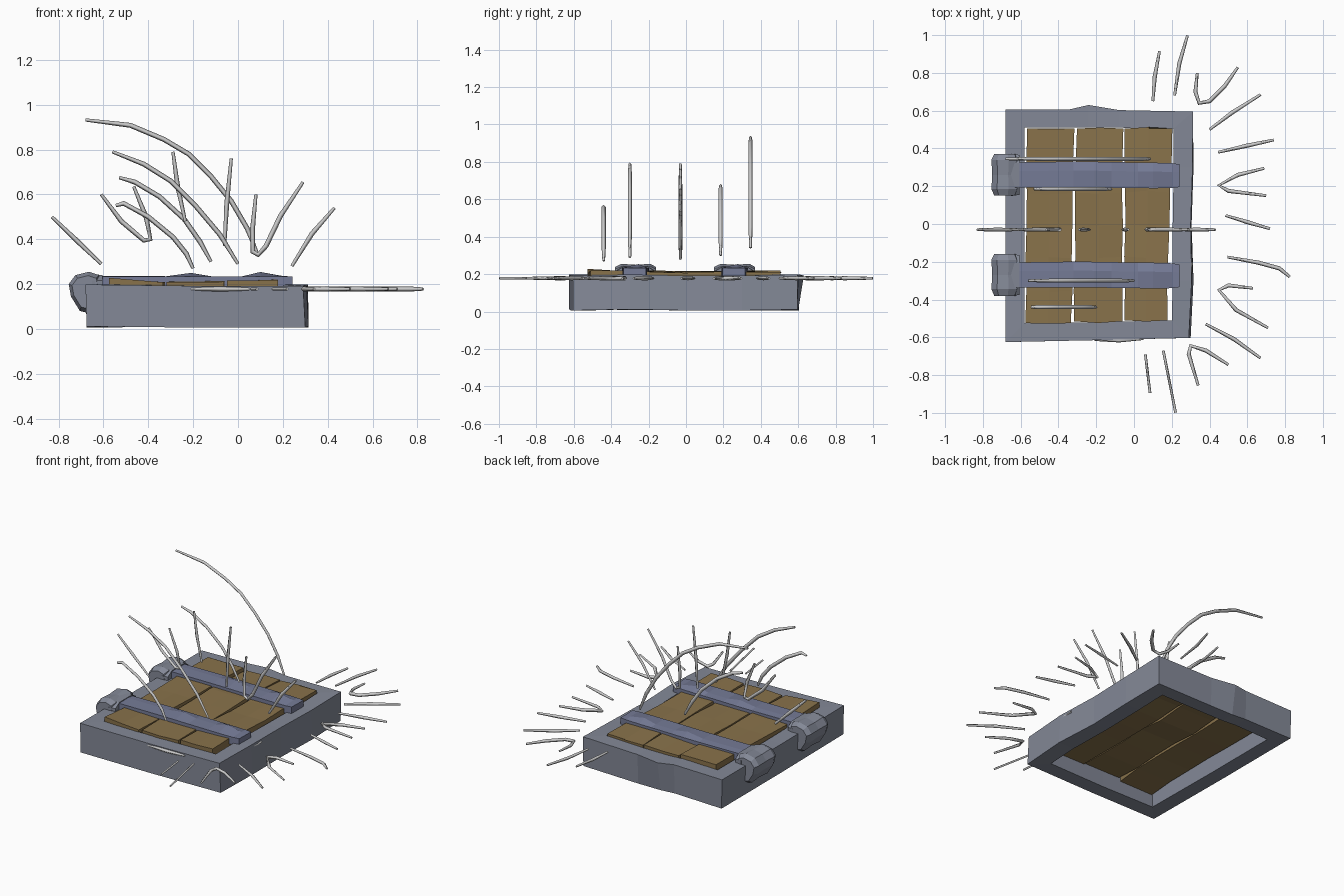
import bpy, bmesh, random

random.seed(4)


def material(name, rgb):
    m = bpy.data.materials.new(name)
    m.diffuse_color = (*rgb, 1)
    return m


STONE = material("stone", (0.23, 0.25, 0.31))
IRON = material("iron", (0.18, 0.20, 0.31))
WOOD = material("wood", (0.25, 0.17, 0.07))


def loft(name, rings, mat=None, closed=False):
    """Skin equal-length rings of points; cap the ends unless closed."""
    bm = bmesh.new()
    vs = [[bm.verts.new(p) for p in r] for r in rings]
    n = len(vs[0])
    pairs = list(zip(vs, vs[1:])) + ([(vs[-1], vs[0])] if closed else [])
    for a, b in pairs:
        for i in range(n):
            j = (i + 1) % n
            bm.faces.new((a[i], a[j], b[j], b[i]))
    if not closed:
        bm.faces.new(vs[0][::-1])
        bm.faces.new(vs[-1])
    bmesh.ops.recalc_face_normals(bm, faces=bm.faces)
    me = bpy.data.meshes.new(name)
    bm.to_mesh(me)
    bm.free()
    ob = bpy.data.objects.new(name, me)
    bpy.context.collection.objects.link(ob)
    if mat:
        me.materials.append(mat)
    return ob


# Stone frame: hollow ring with a slightly chipped outline
outer_top = [(-.68, -.625), (-.2, -.615), (.29, -.603), (.305, -.3), (.30, 0), (.31, .3),
             (.312, .595), (-.08, .603), (-.24, .63), (-.34, .607), (-.68, .607), (-.68, 0)]
outer_low = [(-.675, -.625), (-.2, -.615), (.30, -.603), (.315, -.3), (.305, 0), (.315, .3),
             (.31, .595), (-.08, .6), (-.24, .6), (-.34, .6), (-.675, .605), (-.675, 0)]
inner = [(-.58, -.525), (-.2, -.52), (.20, -.51), (.205, -.3), (.205, 0), (.21, .3),
         (.21, .505), (-.08, .51), (-.24, .51), (-.34, .51), (-.58, .51), (-.58, 0)]


def at(z, pts):
    return [(x, y, z + (0.006 if i % 3 == 0 else 0)) for i, (x, y) in enumerate(pts)]


loft("stone_frame", [at(.006, outer_low), at(.192, outer_top), at(.192, inner), at(.006, inner)],
     STONE, closed=True)

# Wooden planks: left/right edges at front and back, then front and back limits
planks = [((-.575, -.33), (-.57, -.315), -.525, .505),
          ((-.32, -.06), (-.305, -.06), -.515, .505),
          ((-.05, .175), (-.05, .205), -.51, .505)]
for k, (front, back, y0, y1) in enumerate(planks):
    rings = []
    for s in range(7):
        t = s / 6
        y = y0 + (y1 - y0) * t
        xl = front[0] + (back[0] - front[0]) * t + random.uniform(-.002, .005)
        xr = front[1] + (back[1] - front[1]) * t + random.uniform(-.006, .004)
        tl, tr = (.213 + random.uniform(-.007, .008) for _ in range(2))
        if k == 0 and s == 0:
            tl = .228
        low = .10 + random.uniform(-.01, .01)
        rings.append([(xl, y, low), (xr, y, low), (xr, y, tr),
                      ((xl + xr) / 2, y + random.uniform(-.01, .01), (tl + tr) / 2), (xl, y, tl)])
    loft(f"plank_{k + 1}", rings, WOOD)

# Iron bands with two small dents each, and the hinge at the left end
for side, yc in (("front", -.27), ("back", .26)):
    rings = []
    for x, z, w, dy in [(-.64, .236, .066, 0), (-.32, .235, .068, .003), (-.21, .25, .068, .002),
                        (-.12, .235, .068, 0), (.02, .235, .068, -.002), (.1, .254, .068, -.003),
                        (.2, .236, .066, -.004), (.242, .232, .06, -.004)]:
        y = yc + dy
        rings.append([(x, y - w, .185), (x, y + w, .185), (x, y + w, .232),
                      (x, y + w * .3, z), (x, y - w, .234)])
    loft(f"{side}_iron_band", rings, IRON)

    profile = [(-.755, .20), (-.725, .24), (-.665, .255), (-.62, .24), (-.61, .17),
               (-.665, .07), (-.705, .08), (-.745, .145)]
    rings = []
    for dy, s in [(-.11, .8), (-.075, 1), (0, .94), (.08, 1), (.11, .8)]:
        rings.append([(-.68 + (x + .68) * s, yc + dy, .17 + (z - .17) * s) for x, z in profile])
    loft(f"{side}_hinge_knuckle", rings, STONE)
    loft(f"{side}_hinge_collar",
         [[(x, yc - w, .18), (x, yc + w, .18), (x, yc + w, .215), (x, yc + w * .6, z),
           (x, yc - w * .6, z), (x, yc - w, .215)]
          for x, w, z in [(-.65, .112, .245), (-.605, .105, .24)]], STONE)


# Thin four-sided strokes that taper toward their tips
def stroke(name, pts, r=.011):
    cu = bpy.data.curves.new(name, 'CURVE')
    cu.dimensions = '3D'
    cu.bevel_depth = r
    cu.bevel_resolution = 0
    cu.use_fill_caps = True
    sp = cu.splines.new('POLY')
    sp.points.add(len(pts) - 1)
    for i, p in enumerate(pts):
        sp.points[i].co = (*p, 1)
        sp.points[i].radius = .65 if i in (0, len(pts) - 1) else 1
    ob = bpy.data.objects.new(name, cu)
    bpy.context.collection.objects.link(ob)


# Upright strokes: y plane, then x, z points
upright = [
    (-.44, [(-.545, .55), (-.51, .56), (-.4, .50), (-.29, .41), (-.23, .335), (-.2, .27)]),
    (-.30, [(-.56, .79), (-.42, .735), (-.3, .66), (-.19, .55), (-.08, .42), (0, .29)]),
    (.185, [(-.53, .675), (-.46, .655), (-.35, .59), (-.24, .49), (-.17, .39), (-.12, .30)]),
    (.345, [(-.68, .932), (-.48, .908), (-.33, .845), (-.22, .78), (-.12, .68), (-.03, .57),
            (.04, .45), (.085, .34)]),
    (-.03, [(-.83, .5), (-.72, .395), (-.61, .29)]),
    (-.03, [(-.61, .6), (-.52, .48), (-.42, .395), (-.39, .40), (-.41, .50), (-.465, .635)]),
    (-.03, [(-.29, .79), (-.27, .64), (-.235, .48)]),
    (-.03, [(-.03, .76), (-.05, .56), (-.06, .37)]),
    (-.03, [(.08, .6), (.065, .45), (.065, .345), (.09, .33), (.125, .37), (.19, .505),
            (.29, .655)]),
    (-.03, [(.43, .54), (.33, .425), (.24, .28)]),
]
for i, (y, pts) in enumerate(upright):
    stroke(f"upright_stroke_{i + 1}", [(x, y, z) for x, z in pts])

# Flat strokes radiating around the open side: x, y points
flat = [
    [(.1, .65), (.11, .78), (.135, .915)],
    [(.215, .68), (.24, .85), (.283, .998)],
    [(.335, .8), (.325, .7), (.345, .64), (.4, .65), (.48, .73), (.55, .83)],
    [(.4, .5), (.52, .59), (.67, .685)],
    [(.445, .38), (.6, .415), (.74, .445)],
    [(.69, .295), (.55, .26), (.45, .205), (.5, .175), (.7, .15)],
    [(.485, .045), (.6, .01), (.72, -.025)],
    [(.495, -.175), (.66, -.205), (.77, -.235), (.825, -.28)],
    [(.63, -.34), (.5, -.325), (.45, -.35), (.54, -.455), (.71, -.55)],
    [(.38, -.53), (.53, -.61), (.67, -.71)],
    [(.5, -.745), (.38, -.67), (.3, -.645), (.29, -.69), (.34, -.855)],
    [(.06, -.69), (.085, -.895)],
    [(.155, -.67), (.22, -.998)],
    # slivers poking through the frame sides
    [(-.21, -.612), (-.08, -.616), (.05, -.607)],
    [(.3, -.27), (.305, -.2)],
]
for i, pts in enumerate(flat):
    stroke(f"flat_stroke_{i + 1}", [(x, y, .178) for x, y in pts])
